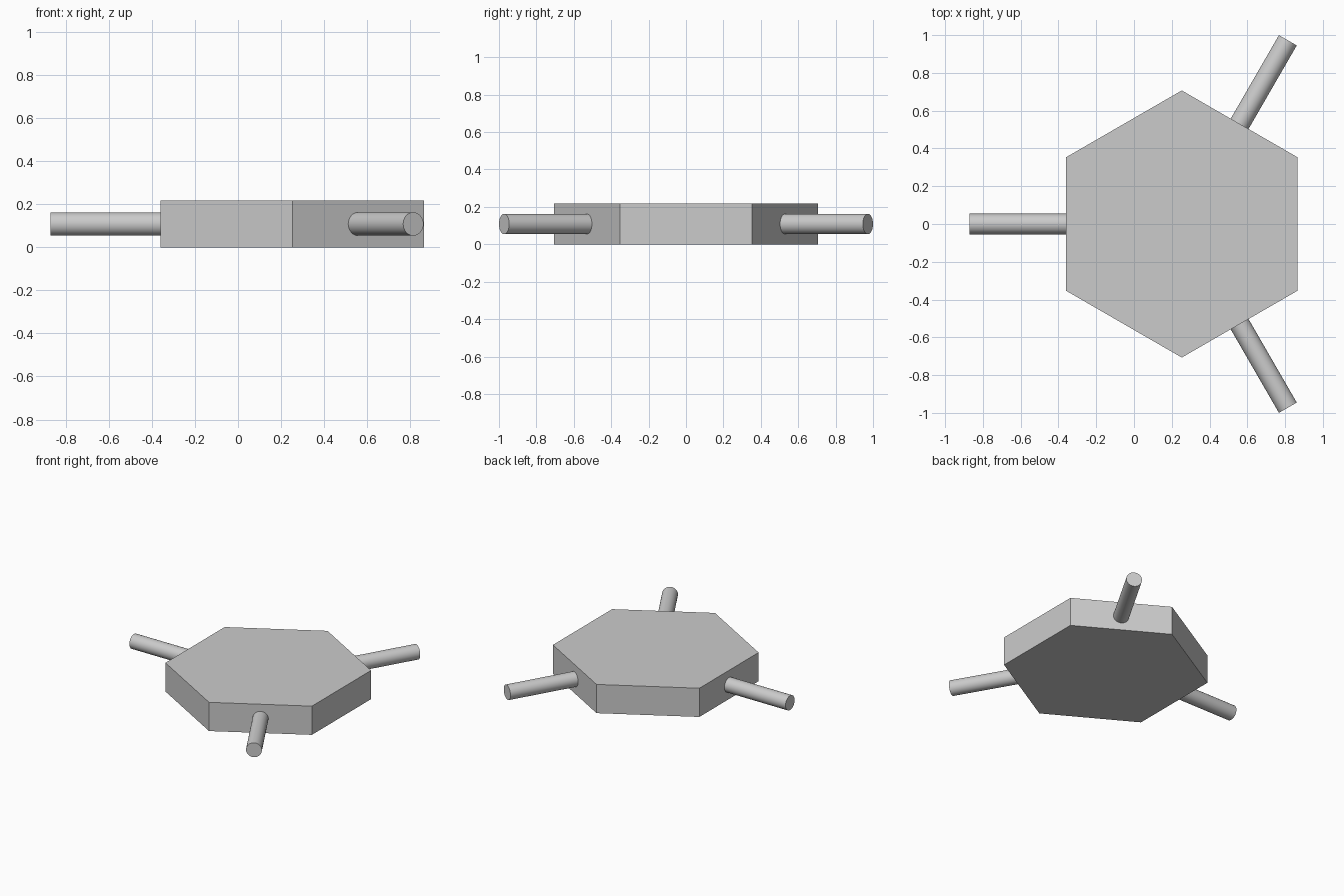
import bpy
import math
from mathutils import Matrix, Vector

cube = bpy.data.objects.get("Cube")
if cube:
    bpy.data.objects.remove(cube, do_unlink=True)

CENTRE = Vector((0.253, 0, 0.1085))
HEIGHT = 0.217
HEX_RADIUS = 0.707
ROD_RADIUS = 0.0545
ROD_START, ROD_END = 0.6, 1.123

grey = bpy.data.materials.new("light_grey")
grey.use_nodes = True
colour = (0.6, 0.6, 0.6, 1)
grey.diffuse_color = colour
grey.node_tree.nodes["Principled BSDF"].inputs["Base Color"].default_value = colour


def prism(name, sides, radius, depth, matrix):
    bpy.ops.mesh.primitive_cylinder_add(vertices=sides, radius=radius, depth=depth)
    ob = bpy.context.object
    ob.name = name
    ob.data.transform(matrix)
    ob.data.materials.append(grey)
    return ob


# Hexagonal body with corners pointing along y
prism("hexagonal_body", 6, HEX_RADIUS, HEIGHT, Matrix.Translation(CENTRE))

# Three round rods, one on every second side face
for name, angle in (("right_rod", 180), ("back_left_rod", 60), ("front_left_rod", -60)):
    turn = Matrix.Rotation(math.radians(angle), 4, "Z")
    outward = Matrix.Translation(((ROD_START + ROD_END) / 2, 0, 0))
    lay_flat = Matrix.Rotation(math.radians(90), 4, "Y")
    prism(name, 32, ROD_RADIUS, ROD_END - ROD_START,
          Matrix.Translation(CENTRE) @ turn @ outward @ lay_flat)
    bpy.ops.object.shade_smooth_by_angle(angle=math.radians(30))
